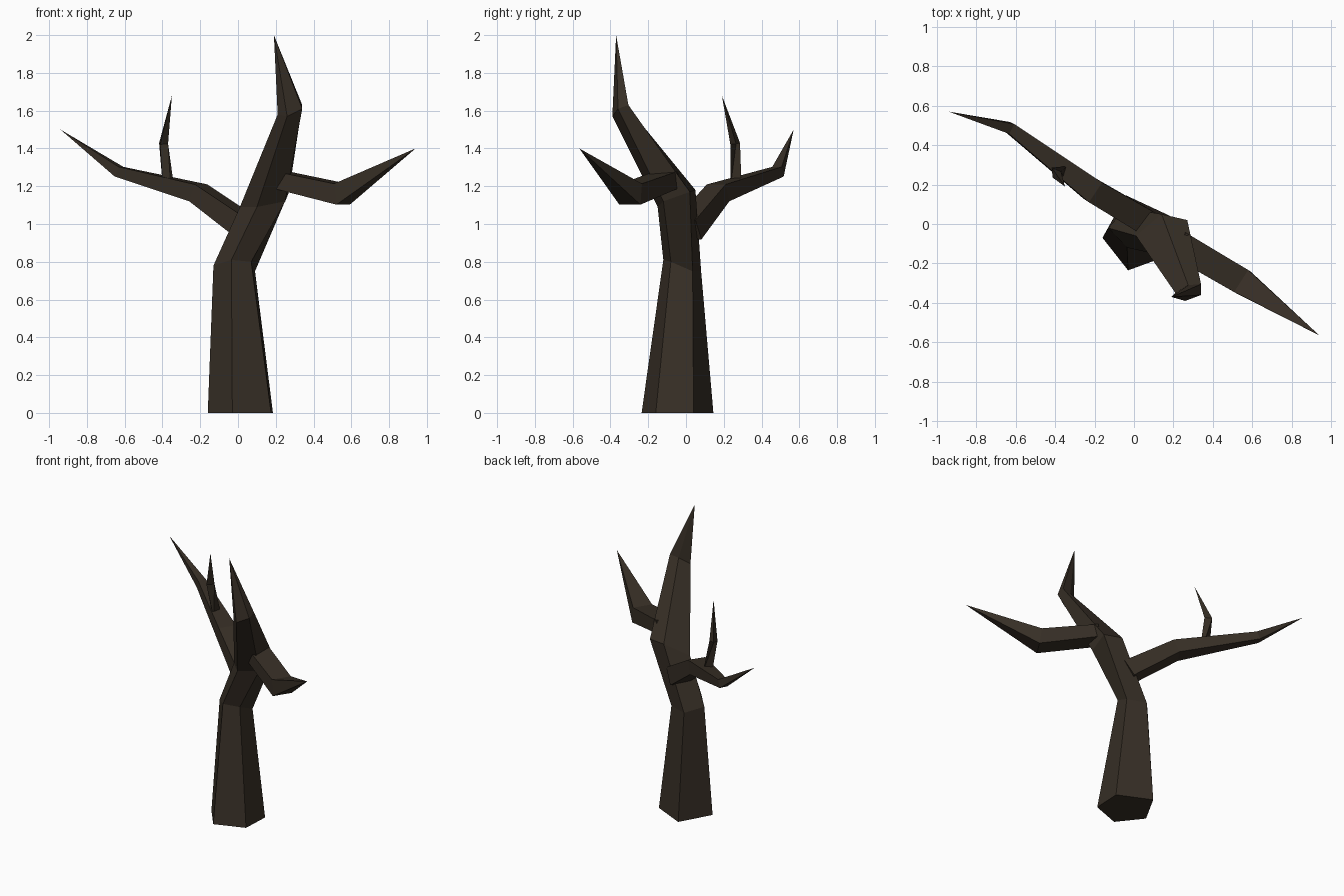
import bpy, bmesh, math
from mathutils import Vector

cube = bpy.data.objects.get("Cube")
if cube:
    bpy.data.objects.remove(cube, do_unlink=True)

bark = bpy.data.materials.new("dark_bark")
bark.use_nodes = True
BROWN = (0.038, 0.028, 0.019, 1)
bark.diffuse_color = BROWN
bsdf = bark.node_tree.nodes["Principled BSDF"]
bsdf.inputs["Base Color"].default_value = BROWN
bsdf.inputs["Roughness"].default_value = 0.9


def loft(name, rings, tip):
    """Skin a list of rings, cap the start and close the end in a point."""
    bm = bmesh.new()
    loops = [[bm.verts.new(p) for p in ring] for ring in rings]
    n = len(loops[0])
    for low, high in zip(loops, loops[1:]):
        for i in range(n):
            j = (i + 1) % n
            bm.faces.new((low[i], low[j], high[j], high[i]))
    point = bm.verts.new(tip)
    for i in range(n):
        bm.faces.new((loops[-1][i], loops[-1][(i + 1) % n], point))
    bm.faces.new(loops[0][::-1])
    bmesh.ops.recalc_face_normals(bm, faces=bm.faces)
    mesh = bpy.data.meshes.new(name)
    bm.to_mesh(mesh)
    bm.free()
    mesh.materials.append(bark)
    obj = bpy.data.objects.new(name, mesh)
    bpy.context.collection.objects.link(obj)
    return obj


def branch(name, path, sizes, sides=4):
    """Tapered branch along a path; sizes are half width and half height."""
    pts = [Vector(p) for p in path]
    rings = []
    for k, (w, h) in enumerate(sizes):
        ahead = (pts[k + 1] - pts[k]).normalized()
        behind = (pts[k] - pts[k - 1]).normalized() if k else ahead
        along = (ahead + behind).normalized()
        side = along.cross(Vector((0, 0, 1))).normalized()
        up = side.cross(along)
        ring = []
        for i in range(sides):
            a = math.tau * (i + 0.5) / sides
            grow = 1 / math.cos(math.pi / sides) if sides == 4 else 1
            ring.append(pts[k] + grow * (side * w * math.cos(a) + up * h * math.sin(a)))
        rings.append(ring)
    return loft(name, rings, pts[-1])


# Five-sided trunk that leans, then bends forward into a point
loft("trunk", [
    [(-.03, -.235, 0), (.175, -.16, 0), (.185, .04, 0), (-.04, .145, 0), (-.16, -.07, 0)],
    [(-.035, -.12, .81), (.07, -.08, .8), (.09, .035, .75), (-.04, .08, .75), (-.13, -.02, .78)],
    [(.1, -.15, 1.09), (.25, -.12, 1.12), (.27, .02, 1.17), (.14, .05, 1.18), (.01, -.06, 1.09)],
    [(.26, -.39, 1.57), (.34, -.36, 1.61), (.34, -.305, 1.63), (.275, -.31, 1.62), (.21, -.35, 1.58)],
], (.19, -.37, 2))

# Long branch reaching back on the right side
branch("right_branch",
       [(.06, .01, .97), (-.21, .17, 1.165), (-.63, .487, 1.277), (-.94, .57, 1.5)],
       [(.065, .06), (.06, .048), (.028, .028)])

# Small twig standing on the long branch
branch("twig",
       [(-.365, .27, 1.2), (-.4, .262, 1.425), (-.35, .19, 1.68)],
       [(.035, .035), (.03, .03)], sides=3)

# Branch reaching forward on the left side
branch("left_branch",
       [(.22, -.1, 1.235), (.55, -.293, 1.158), (.94, -.565, 1.4)],
       [(.07, .045), (.066, .056)])
